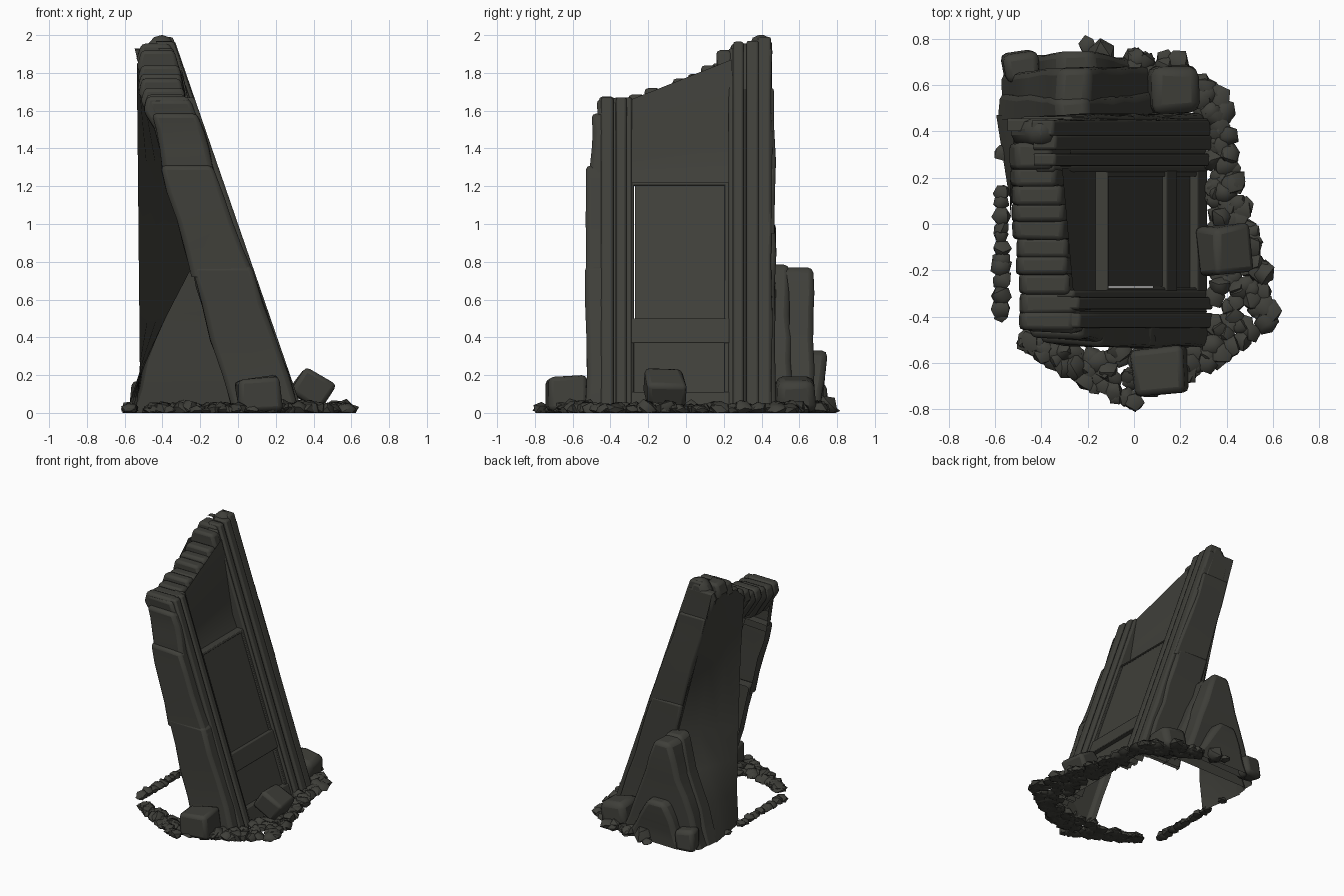
import bpy, bmesh, math, random
from mathutils import Vector, Matrix, noise

if "Cube" in bpy.data.objects:
    bpy.data.objects.remove(bpy.data.objects["Cube"])

random.seed(7)
stone = bpy.data.materials.new("dark olive stone")
stone.diffuse_color = (0.05, 0.05, 0.042, 1)
stone.use_nodes = True
stone.node_tree.nodes["Principled BSDF"].inputs["Base Color"].default_value = stone.diffuse_color


def front(z):               # leaning front plane
    return 0.345 - 0.345 * z


def back(z):                # leaning rear edge of the side walls
    return -0.03 - 0.27 * z


def off(f, d):
    return lambda z: f(z) + d


def curve(pts):             # piecewise x as a function of z
    def f(z):
        for (z0, x0), (z1, x1) in zip(pts, pts[1:]):
            if z <= z1:
                return x0 + (x1 - x0) * max(0, (z - z0)) / (z1 - z0)
        return pts[-1][1]
    return f


def finish(name, bm, bevel=0.0, angle=35):
    bmesh.ops.recalc_face_normals(bm, faces=bm.faces)
    me = bpy.data.meshes.new(name)
    bm.to_mesh(me)
    bm.free()
    ob = bpy.data.objects.new(name, me)
    bpy.context.collection.objects.link(ob)
    me.materials.append(stone)
    if bevel:
        m = ob.modifiers.new("worn edges", 'BEVEL')
        m.width, m.segments, m.limit_method = bevel, 2, 'ANGLE'
        m.angle_limit = math.radians(45)
    bpy.context.view_layer.objects.active = ob
    ob.select_set(True)
    bpy.ops.object.shade_smooth_by_angle(angle=math.radians(angle))
    ob.select_set(False)
    return ob


def column(name, y0, y1, z0, z1, fx, bx, z1b=None, rows=1, rough=0.0, bevel=0.012, skip="b"):
    """Stack of quads between a front and a rear x profile; z1b is the top height at y1.
    skip leaves sides open: b bottom, t top, r rear, n near (y0), f far (y1)."""
    z1b = z1 if z1b is None else z1b
    bm = bmesh.new()
    rings = []
    for i in range(rows + 1):
        t = i / rows
        za, zb = z0 + (z1 - z0) * t, z0 + (z1b - z0) * t
        out = []
        for c in ((fx(za), y0, za), (fx(zb), y1, zb), (bx(zb), y1, zb), (bx(za), y0, za)):
            n = noise.noise_vector(Vector(c) * 4 + Vector((0, y0 * 9, 0))) * rough
            out.append(bm.verts.new((c[0] + n.x, c[1] + n.y, c[2] + (0 if i in (0, rows) else n.z))))
        rings.append(out)
    for a, b in zip(rings, rings[1:]):
        for k, side in enumerate("xfrn"):
            if side not in skip:
                bm.faces.new((a[k], a[(k + 1) % 4], b[(k + 1) % 4], b[k]))
    if "b" not in skip:
        bm.faces.new(rings[0])
    if "t" not in skip:
        bm.faces.new(rings[-1])
    return finish(name, bm, bevel)


# panelled wall as a thin shell: backing sheet, sunken upper niche, rails and inset plates
deep = off(front, -0.09)
core_front = curve([(0, 0.255), (1.215, -0.165), (1.22, -0.19), (1.7, -0.27), (1.95, -0.33)])
column("upper_niche", -0.30, 0.24, 1.2, 1.655, core_front, back, z1b=1.87, rows=6, bevel=0, skip="btrnf")
column("niche_ledge", -0.30, 0.24, 1.2, 1.215, off(front, -0.045), curve([(1.2, -0.205), (1.3, -0.21)]), bevel=0)
column("middle_rail", -0.295, 0.235, 0.37, 0.50, off(front, -0.03), deep, bevel=0.005, skip="rnf")
column("bottom_rail", -0.295, 0.235, 0.0, 0.11, off(front, -0.03), deep, bevel=0.005, skip="brnf")
column("lower_plate", -0.285, 0.22, 0.10, 0.38, off(front, -0.065), deep, bevel=0, skip="btrnf")
column("upper_plate", -0.27, 0.21, 0.49, 1.21, off(front, -0.05), deep, rows=4, bevel=0, skip="btrnf")
for y0, y1 in ((-0.295, -0.275), (0.205, 0.235)):
    column("panel_side_frame", y0, y1, 0.1, 1.22, off(front, -0.038), deep, bevel=0.004, skip="br")
column("panel_top_frame", -0.295, 0.235, 1.205, 1.22, off(front, -0.038), deep, bevel=0.003, skip="rnf")

# ridged pilasters on both sides
for y0, y1, top, d in ((-0.45, -0.385, 1.67, 0.0), (-0.39, -0.365, 1.65, -0.03), (-0.37, -0.315, 1.67, -0.005),
                       (-0.32, -0.285, 1.67, -0.025), (0.225, 0.255, 1.93, -0.025), (0.25, 0.305, 1.965, -0.005),
                       (0.30, 0.325, 1.95, -0.03), (0.32, 0.385, 1.97, 0.0), (0.38, 0.45, 1.99, -0.004)):
    column("pilaster_ridge", y0, y1, 0.0, top, off(front, d), off(front, -0.10), rows=6, skip="br")

# rear side wall with the tall peak
column("rear_side_wall", 0.40, 0.455, 0.0, 1.93, off(front, -0.01), back, rows=12, rough=0.01, skip="brn")
column("pillar_peak", 0.34, 0.455, 1.55, 2.0, off(front, -0.01),
       curve([(1.55, -0.45), (1.85, -0.53), (2.0, -0.45)]), rows=3, bevel=0.045)
column("rear_chunk_low", 0.43, 0.475, 0.0, 1.0, off(front, -0.04), back, rows=6, rough=0.025, bevel=0.02, skip="bn")
column("rear_chunk_high", 0.43, 0.47, 0.95, 1.72, off(front, -0.02), back, rows=4, rough=0.02, bevel=0.015, skip="bn")

# thin vertical wing running from the rear wall down to the ground
bm = bmesh.new()
rail = [(0, -.54, .12, -.595, .47), (.25, -.52, .11, -.495, .47), (.5, -.522, .105, -.385, .468),
        (.76, -.525, .10, -.25, .46), (1.3, -.53, .08, -.385, .45), (1.75, -.535, .04, -.50, .44),
        (1.85, -.535, .15, -.515, .44)]
ring = [[bm.verts.new((x0 + (x1 - x0) * t, y0 + (y1 - y0) * t, z)) for t in (0, .33, .67, 1)]
        for z, x0, y0, x1, y1 in rail]
for a, b in zip(ring, ring[1:]):
    for k in range(3):
        bm.faces.new((a[k], a[k + 1], b[k + 1], b[k]))
finish("rear_wing", bm)

# broken stones along the sloping top edge
for y0, y1, top in ((-0.46, -0.38, 1.675), (-0.39, -0.295, 1.67), (-0.305, -0.21, 1.685), (-0.22, -0.14, 1.72),
                    (-0.15, -0.06, 1.72), (-0.07, 0.02, 1.77), (0.01, 0.09, 1.795), (0.08, 0.17, 1.84),
                    (0.16, 0.245, 1.92), (0.235, 0.35, 1.955)):
    low = top - 0.24
    edge = off(core_front, -0.012) if -0.32 < y0 < 0.2 else off(front, -0.03)
    column("top_stone", y0, y1, low, top, edge,
           curve([(low, back(low) + 0.02), (top - 0.07, max(-0.54, back(top) - 0.025)),
                  (top, max(-0.51, back(top)))]), rows=3, rough=0.01, bevel=0.02)

# worn blocks cladding the near side
for y0, y1, z0, z1, df, db in ((-0.53, -0.43, 0.0, 0.78, -0.015, 0.0), (-0.525, -0.43, 0.72, 1.31, -0.02, -0.02),
                               (-0.50, -0.43, 1.22, 1.585, -0.02, -0.01), (-0.47, -0.42, 1.4, 1.66, -0.025, -0.01)):
    column("side_block", y0, y1, z0, z1, off(front, df), off(back, db), rows=4, rough=0.025, bevel=0.025, skip="bf")

# triangular hollow buttress behind, stepped towards the ground
for y0, y1, top, bot_b, bot_f in ((0.44, 0.56, 0.785, -0.59, 0.10), (0.54, 0.665, 0.77, -0.57, 0.08),
                                  (0.65, 0.735, 0.33, -0.46, 0.02)):
    column("buttress_slab", y0, y1, 0.0, top, curve([(0, bot_f), (top, -0.19)]),
           curve([(0, bot_b), (top, -0.32)]), rows=6, rough=0.03, bevel=0.03, skip="bn")


def boulder(name, loc, size, rot, bevel=0.025):
    bm = bmesh.new()
    bmesh.ops.create_cube(bm, size=1)
    for v in bm.verts:
        v.co += Vector([random.uniform(-0.08, 0.08) for _ in range(3)])
    m = Matrix.Rotation(rot[1], 4, 'Y') @ Matrix.Rotation(rot[0], 4, 'Z') @ Matrix.Diagonal((*size, 1))
    bmesh.ops.transform(bm, matrix=Matrix.Translation(loc) @ m, verts=bm.verts)
    for v in bm.verts:
        v.co.z = max(v.co.z, 0.003)
    finish(name, bm, bevel)


# large fallen blocks
boulder("fallen_block_right", (0.40, -0.11, 0.125), (0.19, 0.21, 0.16), (0.05, 0.6))
boulder("fallen_block_front", (0.11, -0.63, 0.095), (0.22, 0.20, 0.18), (0.05, -0.1))
boulder("fallen_block_rear", (0.17, 0.58, 0.09), (0.20, 0.20, 0.18), (0.05, 0.15), 0.04)
boulder("fallen_block_corner", (-0.49, 0.68, 0.08), (0.14, 0.13, 0.16), (0.1, 0.1), 0.03)

# loose rubble around the foot
rubble = bmesh.new()


def pebble(x, y, r):
    res = bmesh.ops.create_icosphere(rubble, subdivisions=1, radius=1)
    rot = Matrix.Rotation(random.uniform(0, 6.28), 3, 'Z') @ Matrix.Rotation(random.uniform(0, 6.28), 3, 'X')
    h = r * random.uniform(0.5, 0.95)
    for v in res["verts"]:
        c = rot @ (v.co * random.uniform(0.85, 1.15))
        v.co = Vector((x + c.x * r, y + c.y * r, max(0.0, h * 0.5 + c.z * h)))


def band(inner, outer, count, r0, r1):
    for i in range(count):
        s = (i + random.random()) / count * (len(inner) - 1)
        k = min(int(s), len(inner) - 2)
        a = Vector(inner[k]).lerp(Vector(inner[k + 1]), s - k)
        b = Vector(outer[k]).lerp(Vector(outer[k + 1]), s - k)
        p = a.lerp(b, random.random() ** 0.8)
        pebble(p.x, p.y, random.uniform(r0, r1))


band([(.33, .5), (.33, .3), (.34, .1), (.34, -.1), (.34, -.25), (.34, -.4), (.33, -.53), (.2, -.54), (0, -.54),
      (-.15, -.55), (-.3, -.53), (-.46, -.5)],
     [(.37, .56), (.42, .32), (.47, .1), (.52, -.05), (.6, -.22), (.585, -.43), (.4, -.56), (.2, -.68), (0, -.77),
      (-.15, -.73), (-.36, -.6), (-.48, -.5)], 210, 0.036, 0.058)
band([(.3, .5), (.15, .56), (-.02, .66)], [(.38, .58), (.2, .71), (-.02, .72)], 38, 0.04, 0.06)
band([(-.57, -.43), (-.57, .16)], [(-.575, -.43), (-.575, .16)], 12, 0.035, 0.048)
for x, y, r in ((-0.2, 0.77, 0.045), (-0.14, 0.73, 0.07), (-0.57, 0.31, 0.04), (0.0, -0.765, 0.045)):
    pebble(x, y, r)
finish("rubble", rubble, angle=45)
